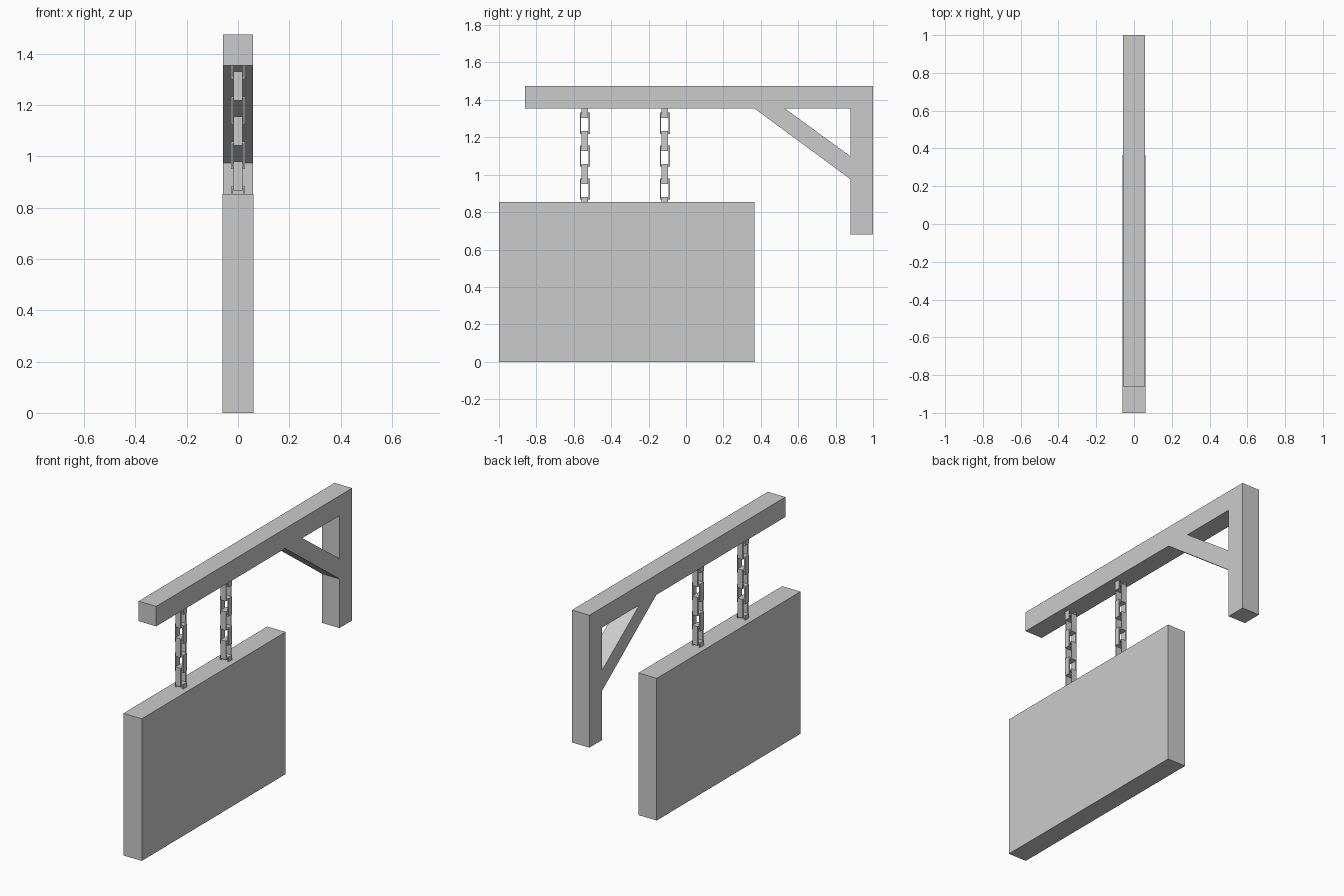
import bpy
import bmesh

cube = bpy.data.objects.get("Cube")
if cube:
    bpy.data.objects.remove(cube, do_unlink=True)

GREY = (0.6, 0.6, 0.6, 1.0)
grey = bpy.data.materials.new("plain grey")
grey.use_nodes = True
grey.diffuse_color = GREY
grey.node_tree.nodes["Principled BSDF"].inputs["Base Color"].default_value = GREY


def finish(name, bm):
    bmesh.ops.recalc_face_normals(bm, faces=bm.faces)
    mesh = bpy.data.meshes.new(name)
    bm.to_mesh(mesh)
    bm.free()
    mesh.materials.append(grey)
    obj = bpy.data.objects.new(name, mesh)
    bpy.context.collection.objects.link(obj)
    return obj


def prism(name, profile, half):
    """Extrude a side profile of (y, z) points across x."""
    bm = bmesh.new()
    face = bm.faces.new([bm.verts.new((-half, y, z)) for y, z in profile])
    new = bmesh.ops.extrude_face_region(bm, geom=[face])["geom"]
    verts = [v for v in new if isinstance(v, bmesh.types.BMVert)]
    bmesh.ops.translate(bm, verts=verts, vec=(2 * half, 0, 0))
    return finish(name, bm)


def link(name, y, bottom, top, across_x):
    """Flat-sided rectangular chain link, open in the middle."""
    outer, wall, depth = 0.027, 0.007, 0.017
    bm = bmesh.new()
    rings = []
    for inset in (0, wall):
        w = outer - inset
        lo, hi = bottom + inset, top - inset
        for d in (-depth, depth):
            corners = [(-w, lo), (w, lo), (w, hi), (-w, hi)]
            rings.append([bm.verts.new((s, y + d, z) if across_x else (d, y + s, z))
                          for s, z in corners])
    out_a, out_b, in_a, in_b = rings
    for a, b in ((out_a, out_b), (out_b, in_b), (in_b, in_a), (in_a, out_a)):
        for i in range(4):
            j = (i + 1) % 4
            bm.faces.new((a[i], a[j], b[j], b[i]))
    return finish(name, bm)


# Hanging board
prism("sign_board", [(-1, 0), (0.365, 0), (0.365, 0.854), (-1, 0.854)], 0.061)

# Wall post and horizontal arm in one angled piece
prism("post_and_arm", [(-0.86, 1.355), (0.88, 1.355), (0.88, 0.68),
                       (1, 0.68), (1, 1.475), (-0.86, 1.475)], 0.0585)

# Diagonal support between arm and post
prism("diagonal_brace", [(0.365, 1.355), (0.88, 0.975),
                         (0.88, 1.098), (0.527, 1.355)], 0.0585)

# Two chains of links turned alternately; the end links sink into the wood
STEP = 0.176
for side, y in (("front", -0.541), ("back", -0.113)):
    for i in range(4):
        low = 1.302 - i * STEP
        link(f"{side}_chain_cross_link_{i + 1}", y, low, low + 0.108, True)
    for i in range(3):
        low = 1.219 - i * STEP
        link(f"{side}_chain_long_link_{i + 1}", y, low, low + 0.113, False)
